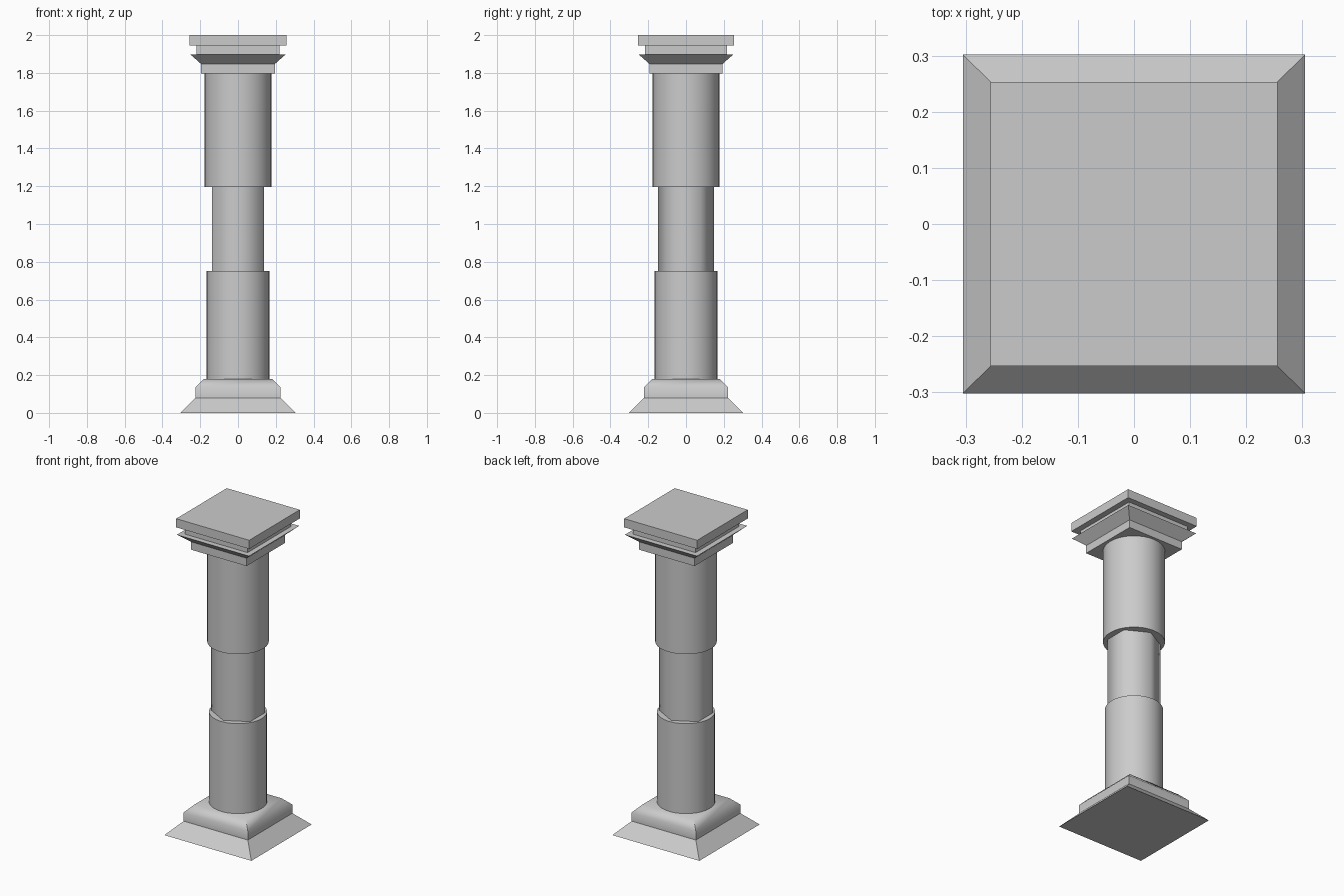
import bpy, bmesh, math

if "Cube" in bpy.data.objects:
    bpy.data.objects.remove(bpy.data.objects["Cube"])


def loft(name, sections, sides, phase=0.0, smooth=None):
    """Stack of polygon rings (half_x, half_y, z) joined by walls and capped."""
    bm = bmesh.new()
    rings = []
    for hx, hy, z in sections:
        ring = []
        for i in range(sides):
            a = phase + 2 * math.pi * i / sides
            ring.append(bm.verts.new((hx * math.cos(a), hy * math.sin(a), z)))
        rings.append(ring)
    for low, high in zip(rings, rings[1:]):
        for i in range(sides):
            j = (i + 1) % sides
            bm.faces.new((low[i], low[j], high[j], high[i]))
    bm.faces.new(rings[0][::-1])
    bm.faces.new(rings[-1])
    mesh = bpy.data.meshes.new(name)
    bm.to_mesh(mesh)
    bm.free()
    obj = bpy.data.objects.new(name, mesh)
    bpy.context.collection.objects.link(obj)
    if smooth:
        bpy.ops.object.select_all(action='DESELECT')
        obj.select_set(True)
        bpy.context.view_layer.objects.active = obj
        bpy.ops.object.shade_smooth_by_angle(angle=math.radians(smooth))
    return obj


def square(name, sections, smooth=None):
    """Square-plan part; sections are (half_x, half_y, z)."""
    r = math.sqrt(2)
    return loft(name, [(x * r, y * r, z) for x, y, z in sections], 4, math.pi / 4, smooth)


def drum(name, radius, z0, z1):
    return loft(name, [(radius, radius, z0), (radius, radius, z1)], 32, 0, 40)


# Base: sloped foot and chamfered plinth
square("base_foot", [(0.305, 0.302, 0), (0.225, 0.223, 0.08)])
square("base_plinth", [(0.225, 0.223, 0.08), (0.225, 0.223, 0.135), (0.18, 0.178, 0.18)], 50)

# Shaft: two round drums with a narrow six-sided core between them
drum("lower_drum", 0.167, 0.18, 0.75)
loft("shaft_core", [(0.158, 0.148, 0.75), (0.158, 0.148, 1.195)], 6, math.pi / 6, 65)
drum("upper_drum", 0.177, 1.195, 1.8)

# Capital: neck block, flared moulding, recessed slab and top slab
square("capital_neck", [(0.195, 0.193, 1.797), (0.195, 0.193, 1.847)])
square("capital_flare", [(0.195, 0.193, 1.847), (0.253, 0.251, 1.898)])
square("capital_recess", [(0.219, 0.217, 1.898), (0.219, 0.217, 1.945)])
square("capital_top", [(0.256, 0.253, 1.945), (0.256, 0.253, 2.0)])
